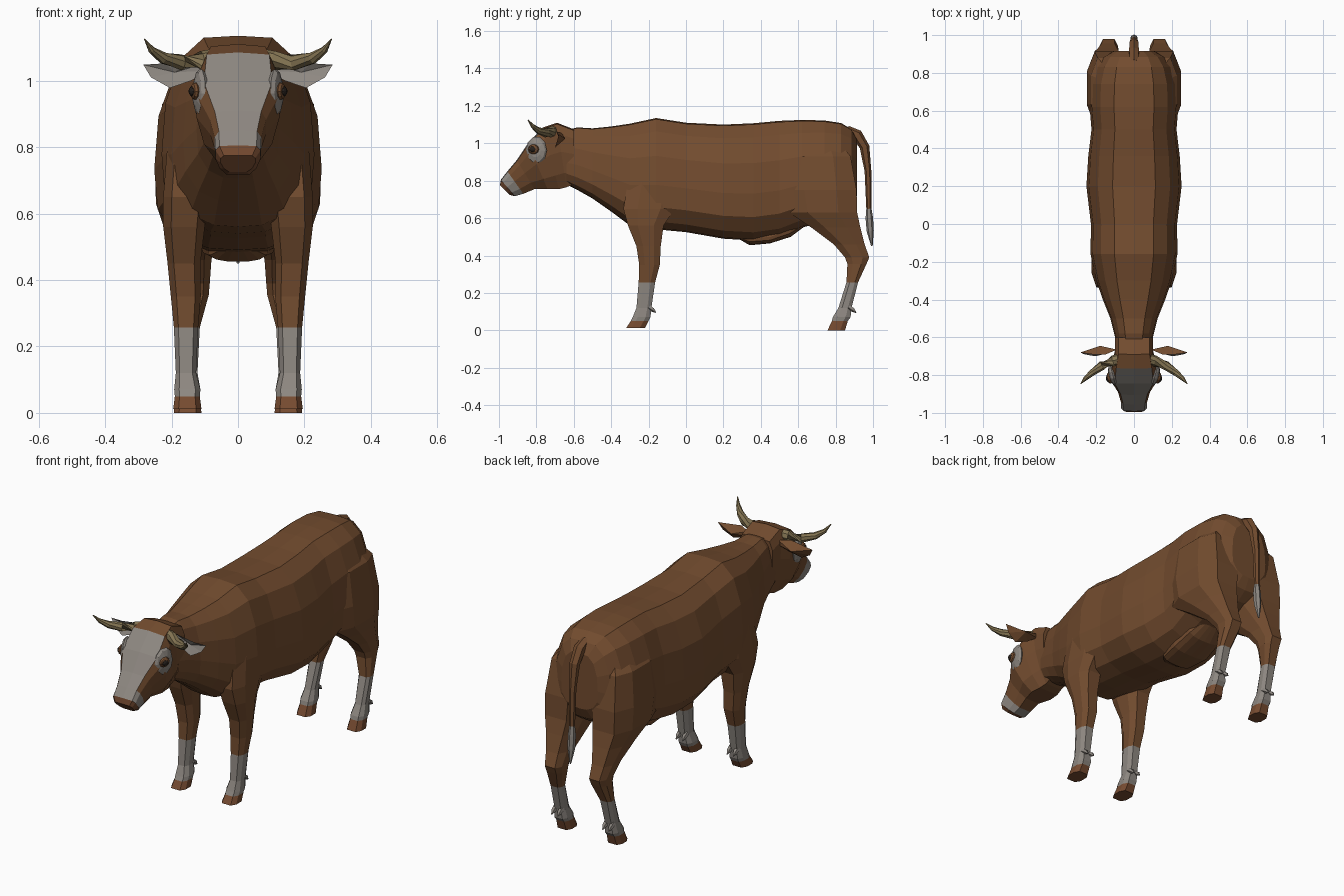
import bpy, bmesh
from math import cos, sin, pi
from mathutils import Vector

cube = bpy.data.objects.get("Cube")
if cube:
    bpy.data.objects.remove(cube, do_unlink=True)


def material(name, colour):
    mat = bpy.data.materials.new(name)
    mat.use_nodes = True
    mat.diffuse_color = (*colour, 1)
    mat.node_tree.nodes["Principled BSDF"].inputs["Base Color"].default_value = (*colour, 1)
    return mat


BROWN = material("brown hide", (.17, .072, .028))
PALE = material("pale grey markings", (.27, .245, .22))
HORN = material("horn", (.23, .175, .085))
HOOF = material("reddish brown hoof and nose", (.18, .07, .03))
DARK = material("dark eye", (.02, .015, .012))


def finish(name, bm, mats):
    """Turn a bmesh into a flat-shaded object with outward normals."""
    bmesh.ops.recalc_face_normals(bm, faces=bm.faces[:])
    mesh = bpy.data.meshes.new(name)
    bm.to_mesh(mesh)
    bm.free()
    for mat in mats:
        mesh.materials.append(mat)
    obj = bpy.data.objects.new(name, mesh)
    bpy.context.collection.objects.link(obj)
    return obj


def loft(name, rings, mats, rule=lambda i, j: 0):
    """Skin closed rings; rule(band, side) picks the material slot."""
    bm = bmesh.new()
    rows = [[bm.verts.new(p) for p in ring] for ring in rings]
    count = len(rows[0])
    for i, (a, b) in enumerate(zip(rows, rows[1:])):
        for j in range(count):
            k = (j + 1) % count
            face = bm.faces.new((a[j], a[k], b[k], b[j]))
            face.material_index = rule(i, j)
    bm.faces.new(rows[0]).material_index = rule(0, -1)
    bm.faces.new(rows[-1]).material_index = rule(len(rows) - 2, -1)
    return finish(name, bm, mats)


def section(template, top_y, top_z, low_y, low_z, width):
    """Symmetric ring hung between a top and a bottom point."""
    right = [(-u, v) for u, v in reversed(template[1:-1])]
    return [Vector((u * width, top_y + (low_y - top_y) * v, top_z + (low_z - top_z) * v))
            for u, v in template + right]


def tube(name, path, mats, sides=6, rule=lambda i, j: 0):
    """Tapered tube along points given as x, y, z, radius."""
    points = [Vector(p[:3]) for p in path]
    rings = []
    for i, p in enumerate(points):
        along = (points[min(i + 1, len(points) - 1)] - points[max(i - 1, 0)]).normalized()
        side = along.orthogonal() if abs(along.x) > .9 else along.cross(Vector((1, 0, 0)))
        side.normalize()
        other = along.cross(side)
        rings.append([p + path[i][3] * (cos(t) * side + sin(t) * other)
                      for t in (2 * pi * k / sides for k in range(sides))])
    return loft(name, rings, mats, rule)


def ball(name, centre, radii, mat, turn=0):
    """Low-poly ellipsoid with its pole along x."""
    bpy.ops.mesh.primitive_uv_sphere_add(segments=10, ring_count=6, radius=1,
                                         location=centre, rotation=(0, pi / 2, turn))
    obj = bpy.context.object
    obj.name = name
    obj.scale = (radii[2], radii[1], radii[0])
    obj.data.materials.append(mat)
    return obj


# Torso and neck: y, top, bottom, half width
BODY = [(0, 0), (.45, .01), (.76, .12), (.95, .34), (1, .6), (.96, .8), (.72, .93), (.36, .99), (0, 1)]
torso = [(-.64, 1.07, .78, .09), (-.58, 1.085, .75, .105), (-.5, 1.08, .705, .125),
         (-.4, 1.09, .635, .165), (-.3, 1.105, .56, .2), (-.16, 1.135, .54, .23),
         (0, 1.11, .525, .228), (.2, 1.1, .49, .252), (.36, 1.107, .48, .242),
         (.5, 1.12, .5, .225), (.62, 1.125, .55, .235), (.74, 1.122, .58, .23),
         (.83, 1.108, .62, .205), (.885, 1.075, .66, .165), (.915, 1.02, .72, .11)]
loft("torso", [section(BODY, y, top, y, low, w) for y, top, low, w in torso], [BROWN])

# Udder
udder = [(.28, .52, .49, .04), (.34, .55, .455, .09), (.45, .55, .465, .11),
         (.56, .6, .5, .1), (.64, .62, .56, .06)]
loft("udder", [section(BODY, y, top, y, low, w) for y, top, low, w in udder], [BROWN])

# Head: slanted sections from the neck to the nose
HEAD = [(0, 0), (.82, .02), (1, .17), (1, .45), (.82, .78), (.5, 1), (0, 1)]
head = [(-.6, 1.075, -.6, .78, .1), (-.69, 1.11, -.64, .765, .1), (-.765, 1.085, -.68, .755, .115),
        (-.845, 1.0, -.74, .755, .125), (-.905, .91, -.81, .755, .085),
        (-.955, .85, -.87, .73, .07), (-.99, .805, -.915, .717, .068),
        (-.995, .775, -.945, .725, .052)]
LAST = len(HEAD) * 2 - 3


def head_colour(i, j):
    if i == 6:
        return 2
    return int(i == 5 or (2 <= i and j in (0, LAST)))


loft("head", [section(HEAD, *row) for row in head], [BROWN, PALE, HOOF], head_colour)

# Legs: height, back and front y, inner and outer x
front_leg = [(.95, -.24, -.04, .06, .18), (.8, -.31, -.03, .08, .213), (.65, -.335, -.06, .09, .225),
             (.56, -.31, -.12, .1, .225), (.45, -.265, -.135, .113, .212),
             (.35, -.25, -.14, .112, .202), (.257, -.253, -.165, .12, .193),
             (.12, -.265, -.185, .126, .187), (.07, -.285, -.19, .113, .192),
             (.05, -.295, -.2, .115, .19), (.012, -.32, -.22, .11, .195)]
hind_leg = [(1.03, .62, .8, .05, .14), (.93, .54, .88, .04, .228), (.75, .525, .912, .03, .25),
            (.63, .55, .915, .04, .247), (.55, .67, .932, .06, .22), (.46, .79, .955, .08, .195),
            (.39, .85, .98, .085, .182), (.355, .863, .965, .088, .18), (.257, .858, .92, .115, .183),
            (.12, .815, .885, .122, .182), (.07, .785, .88, .113, .19),
            (.05, .78, .865, .115, .188), (0, .757, .85, .11, .193)]
OCTAGON = [(1, .45), (.62, 1), (-.62, 1), (-1, .45), (-1, -.45), (-.62, -1), (.62, -1), (1, -.45)]


def leg(name, rows, s):
    rings = [[Vector((s * ((a + b) + (b - a) * u) / 2, ((c + d) + (d - c) * v) / 2, z))
              for u, v in OCTAGON] for z, c, d, a, b in rows]
    hoof = len(rows) - 2

    def colour(i, j):
        return 2 if i >= hoof else int(rows[i][0] < .26)
    loft(name, rings, [BROWN, PALE, HOOF], colour)
    # Paired dewclaws behind the fetlock
    heel = rows[-4][2]
    for k, x in enumerate((.135, .172)):
        tube(f"{name}_dewclaw_{k}", [(s * x, heel - .015, .125, .014),
                                     (s * x, heel + .008, .11, .012),
                                     (s * x, heel + .024, .095, .003)], [PALE], 5)


def ear(name, s):
    """Leaf shape: pale hollow at the front, brown at the back."""
    outline = [(.09, -.665, 1.055), (.15, -.69, 1.062), (.22, -.69, 1.052), (.285, -.68, 1.048),
               (.262, -.69, 1.01), (.205, -.7, .978), (.14, -.685, 1.0), (.09, -.665, 1.03)]
    bm = bmesh.new()
    rim = [bm.verts.new((s * x, y, z)) for x, y, z in outline]
    hollow = bm.verts.new((s * .19, -.675, 1.025))
    bulge = bm.verts.new((s * .18, -.645, 1.025))
    for slot, hub in enumerate((bulge, hollow)):
        for a, b in zip(rim, rim[1:] + rim[:1]):
            bm.faces.new((a, b, hub)).material_index = slot
    finish(name, bm, [BROWN, PALE])


for side, s in (("left", 1), ("right", -1)):
    leg(f"{side}_front_leg", front_leg, s)
    leg(f"{side}_hind_leg", hind_leg, s)
    ear(f"{side}_ear", s)
    tube(f"{side}_horn", [(s * .06, -.71, 1.068, .03), (s * .11, -.725, 1.06, .029),
                          (s * .17, -.75, 1.055, .024), (s * .225, -.79, 1.068, .018),
                          (s * .26, -.82, 1.092, .011), (s * .281, -.845, 1.125, .002)], [HORN], 8)
    # Eye patch, lid and eye
    ball(f"{side}_eye_patch", (s * .112, -.8, .962), (.022, .058, .075), PALE, -s * .25)
    ball(f"{side}_eyelid", (s * .128, -.815, .968), (.016, .031, .027), BROWN, -s * .25)
    ball(f"{side}_eye", (s * .136, -.82, .968), (.012, .02, .016), DARK, -s * .25)

# Tail with pale tuft
tube("tail", [(0, .86, 1.07, .025), (0, .915, 1.045, .03), (0, .955, .98, .026), (0, .973, .85, .018),
              (0, .978, .65, .014), (0, .98, .6, .02), (0, .985, .53, .019), (0, .994, .45, .004)],
     [BROWN, PALE], 6, lambda i, j: int(i >= 4))
